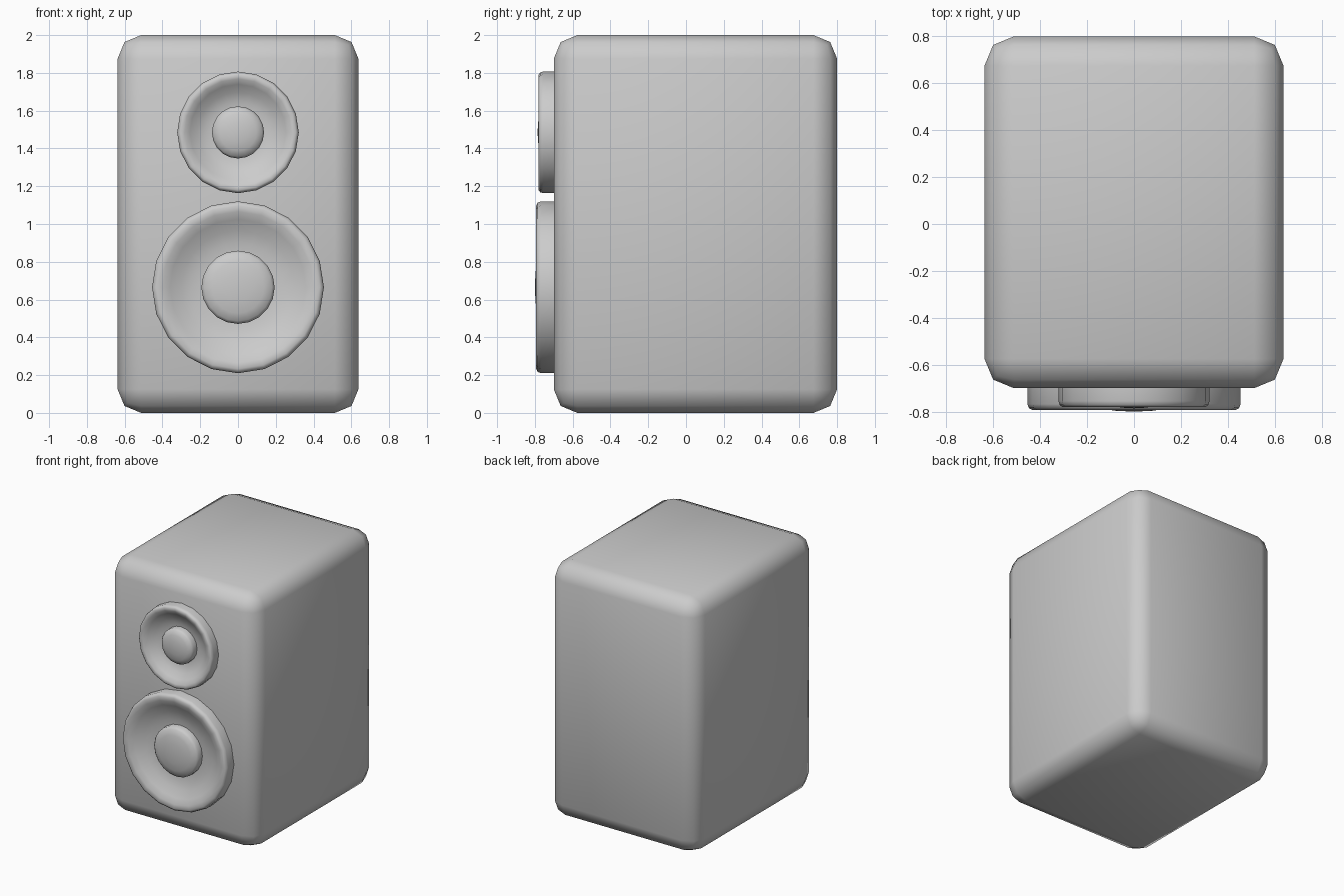
import bpy
import bmesh
from math import cos, sin, pi, radians

if "Cube" in bpy.data.objects:
    bpy.data.objects.remove(bpy.data.objects["Cube"])

# Single grey finish
grey = bpy.data.materials.new("plain_grey")
grey.use_nodes = True
colour = (0.6, 0.6, 0.6, 1)
grey.diffuse_color = colour
grey.node_tree.nodes["Principled BSDF"].inputs["Base Color"].default_value = colour

FRONT = -0.70  # front face of the cabinet


def finish(bm, name, angle):
    bmesh.ops.recalc_face_normals(bm, faces=bm.faces)
    mesh = bpy.data.meshes.new(name)
    bm.to_mesh(mesh)
    bm.free()
    mesh.materials.append(grey)
    obj = bpy.data.objects.new(name, mesh)
    bpy.context.collection.objects.link(obj)
    bpy.ops.object.select_all(action="DESELECT")
    obj.select_set(True)
    bpy.context.view_layer.objects.active = obj
    bpy.ops.object.shade_smooth_by_angle(angle=radians(angle))
    return obj


def lathe(name, profile, z, sides=20):
    """Turn (radius, forward offset) points about the front-back axis."""
    bm = bmesh.new()
    rings = []
    for r, d in profile:
        if r == 0:
            rings.append([bm.verts.new((0, FRONT - d, z))] * sides)
        else:
            rings.append([bm.verts.new((r * sin(2 * pi * i / sides), FRONT - d,
                                        z + r * cos(2 * pi * i / sides)))
                          for i in range(sides)])
    for a, b in zip(rings, rings[1:]):
        for i in range(sides):
            j = (i + 1) % sides
            loop = list(dict.fromkeys((a[i], a[j], b[j], b[i])))
            bm.faces.new(loop)
    return finish(bm, name, 65)


def driver(name, z, radius, dome_radius, depth, dome_depth):
    # Rounded rim falling into a shallow cone
    lathe(name + "_rim", [
        (radius, -0.02), (radius, depth - 0.025),
        (radius * 0.985, depth - 0.008), (radius * 0.95, depth),
        (radius * 0.88, depth - 0.004), (radius * 0.79, depth - 0.025),
        (radius * 0.66, depth - 0.055), (radius * 0.52, depth - 0.072),
        (dome_radius * 0.9, depth - 0.078), (0, depth - 0.078)], z)
    # Dust cap dome
    base = depth - 0.08
    arc = [(dome_radius, base), (dome_radius, dome_depth - 0.04)]
    for k in range(1, 5):
        t = k / 4 * pi / 2
        r = dome_radius * cos(t) if k < 4 else 0
        arc.append((r, dome_depth - 0.04 + 0.04 * sin(t)))
    lathe(name + "_dome", arc, z)


# Cabinet with rounded edges
bm = bmesh.new()
bmesh.ops.create_cube(bm, size=1)
for v in bm.verts:
    v.co = (v.co.x * 1.275, v.co.y * 1.5 + 0.05, v.co.z * 2 + 1)
bmesh.ops.bevel(bm, geom=bm.edges[:], offset=0.125, segments=2,
                profile=0.5, affect="EDGES")
finish(bm, "cabinet", 80)

# Loudspeaker drivers
driver("tweeter", 1.485, 0.322, 0.138, 0.08, 0.086)
driver("woofer", 0.665, 0.455, 0.194, 0.093, 0.10)
